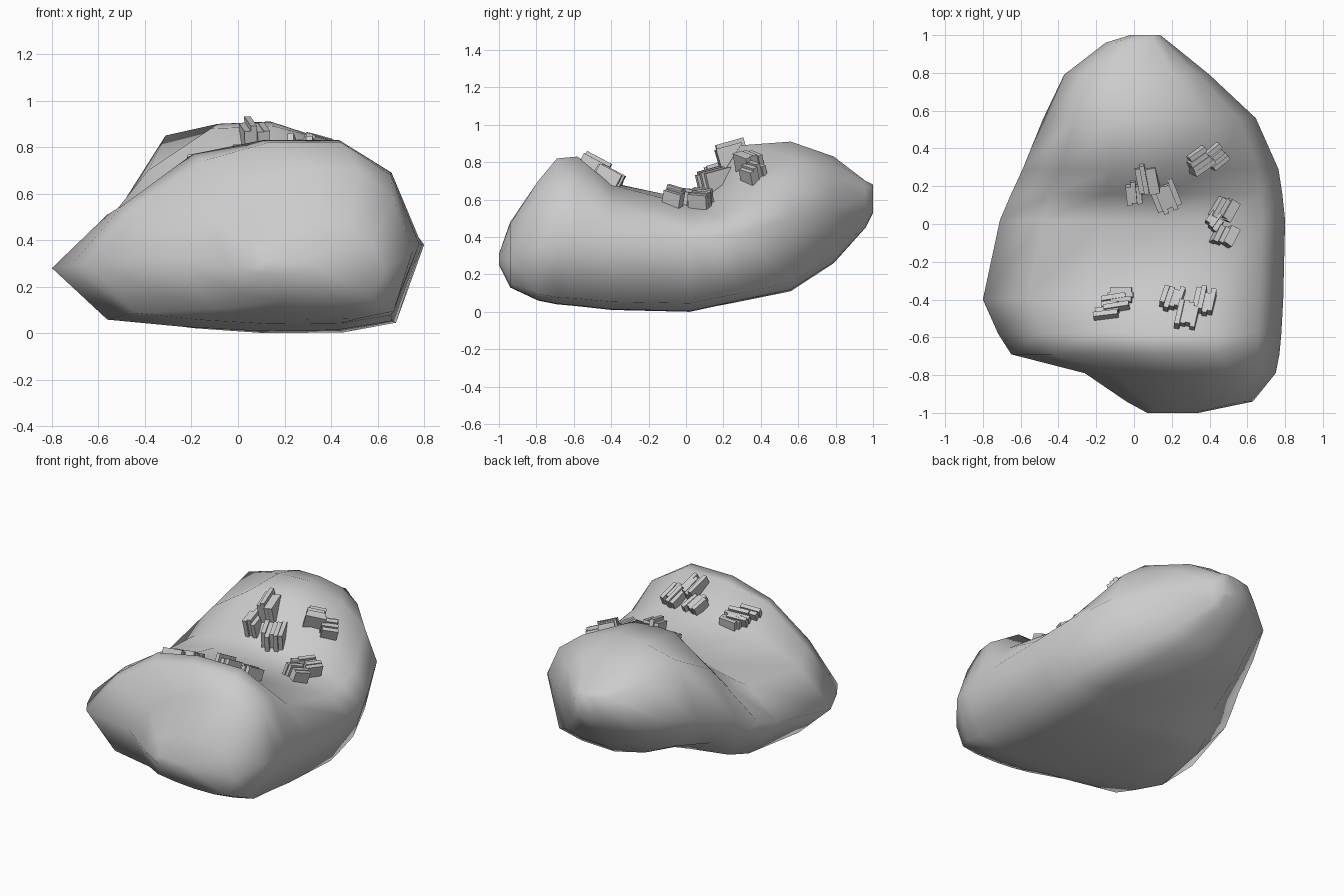
import bpy, bmesh, math, random
from mathutils import Vector, Matrix
from mathutils.bvhtree import BVHTree

if "Cube" in bpy.data.objects:
    bpy.data.objects.remove(bpy.data.objects["Cube"])

random.seed(4)

# Rock cross-sections: y, left x, left z, right x, right z, bottom z, five top heights
SECTIONS = [
    (-1.00, .07, .28, .34, .28, .25, .31, .31, .31, .31, .30),
    (-.94, -.04, .29, .63, .27, .13, .40, .46, .48, .47, .38),
    (-.79, -.26, .31, .75, .35, .06, .48, .63, .70, .70, .58),
    (-.69, -.65, .30, .77, .36, .04, .54, .74, .82, .82, .68),
    (-.58, -.72, .29, .78, .38, .03, .55, .77, .83, .83, .69),
    (-.40, -.80, .28, .79, .38, .01, .51, .64, .69, .68, .57),
    (.02, -.71, .33, .80, .38, .0, .51, .58, .60, .57, .49),
    (.16, -.65, .37, .785, .40, .03, .54, .66, .68, .59, .50),
    (.29, -.59, .41, .765, .42, .055, .70, .88, .89, .67, .54),
    (.56, -.48, .48, .645, .50, .11, .85, .90, .91, .83, .70),
    (.79, -.37, .55, .40, .55, .26, .77, .83, .83, .80, .72),
    (.96, -.15, .60, .19, .60, .45, .69, .70, .70, .70, .67),
    (1.00, -.02, .61, .14, .61, .53, .67, .68, .68, .68, .66),
]
TS = (.15, .35, .55, .77, .92)
BOTTOM_FRONT = (.17, .06, .0, .01, .12)
BOTTOM_BACK = (.42, .14, .0, .02, .12)

# Rock: loft the sections
bm = bmesh.new()
rings = []
for y, xl, zl, xr, zr, zb, *tops in SECTIONS:
    pts = [(xl, zl)]
    pts += [(xl + (xr - xl) * t, z) for t, z in zip(TS, tops)]
    pts.append((xr, zr))
    bottom = BOTTOM_BACK if y > .2 else BOTTOM_FRONT
    for t, k in reversed(list(zip(TS, bottom))):
        side = zl + (zr - zl) * t
        pts.append((xl + (xr - xl) * t, zb + (side - zb) * k))
    rings.append([bm.verts.new((x, y, z)) for x, z in pts])
for a, b in zip(rings, rings[1:]):
    for i in range(len(a)):
        j = (i + 1) % len(a)
        bm.faces.new((a[i], a[j], b[j], b[i]))
bm.faces.new(rings[0])
bm.faces.new(rings[-1])
bmesh.ops.recalc_face_normals(bm, faces=bm.faces)
for f in bm.faces:
    f.smooth = True
bm.normal_update()
tree = BVHTree.FromBMesh(bm)
mesh = bpy.data.meshes.new("rock")
bm.to_mesh(mesh)
bm.free()
rock = bpy.data.objects.new("rock", mesh)
bpy.context.collection.objects.link(rock)


# Slab crystals: thin plates side by side, standing on the rock surface
def add_stack(bm, lift, height, x, y, angle, count, length):
    hit, normal, _, _ = tree.ray_cast(Vector((x, y, 2)), Vector((0, 0, -1)))
    up = (normal + Vector((0, 0, lift))).normalized()
    a = math.radians(angle)
    along = Vector((math.cos(a), math.sin(a), 0))
    along = (along - up * along.dot(up)).normalized()
    across = up.cross(along)
    thick = .027
    for i in range(count):
        off = (i - (count - 1) / 2) * thick
        h = height * random.uniform(.8, 1.2) + .06
        centre = (hit + across * off + along * random.uniform(-.015, .015)
                  + up * (h / 2 - .06))
        rot = Matrix((along, across, up)).transposed().to_4x4()
        size = Matrix.Diagonal((length * random.uniform(.85, 1.1), thick, h, 1))
        bmesh.ops.create_cube(bm, size=1, matrix=Matrix.Translation(centre) @ rot @ size)


# Per cluster: upward lift, height, then stacks (x, y, angle, count, length)
CLUSTERS = {
    "back_crystals": (2.5, .08, [(.07, .25, 100, 4, .15), (0, .18, 95, 3, .11), (.16, .16, 112, 5, .14)]),
    "back_right_crystals": (.3, .065, [(.33, .34, 30, 4, .12), (.42, .36, 35, 4, .11)]),
    "right_crystals": (.3, .075, [(.47, .08, 60, 4, .12), (.42, .0, 55, 3, .08), (.47, -.07, 60, 4, .10)]),
    "front_left_crystals": (.4, .055, [(-.06, -.38, 0, 3, .13), (-.09, -.43, 8, 3, .15), (-.14, -.48, 5, 2, .12)]),
    "front_right_crystals": (.4, .06, [(.20, -.41, 75, 4, .12), (.28, -.50, 80, 4, .14), (.37, -.43, 80, 4, .13)]),
}
for name, (lift, height, stacks) in CLUSTERS.items():
    bm = bmesh.new()
    for s in stacks:
        add_stack(bm, lift, height, *s)
    mesh = bpy.data.meshes.new(name)
    bm.to_mesh(mesh)
    bm.free()
    bpy.context.collection.objects.link(bpy.data.objects.new(name, mesh))
